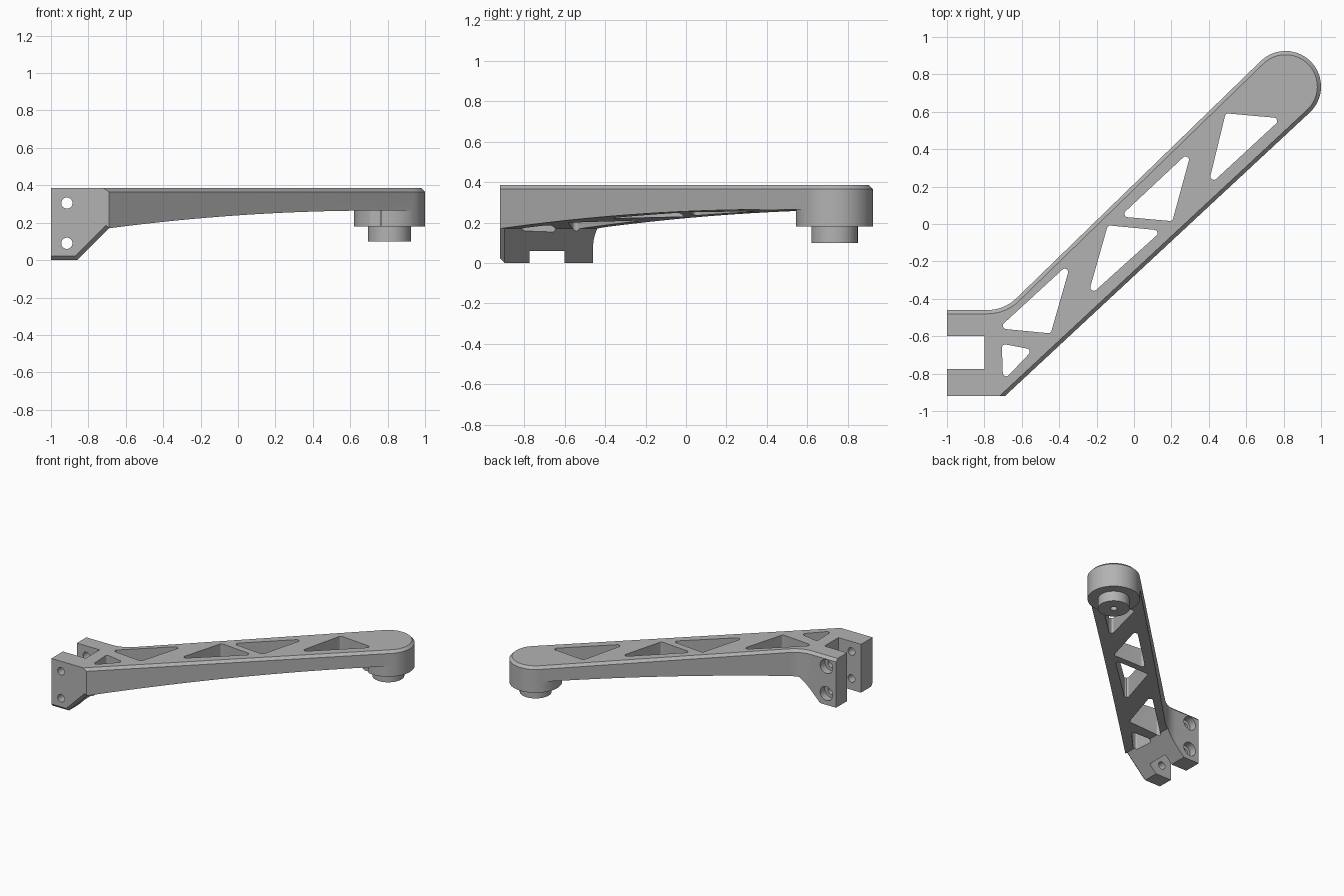
import bpy, bmesh, math
from mathutils import Vector

if "Cube" in bpy.data.objects:
    bpy.data.objects.remove(bpy.data.objects["Cube"])

TOP = 0.385
TIP = Vector((0.81, 0.735))
TIP_R = 0.19

metal = bpy.data.materials.new("grey metal")
metal.use_nodes = True
metal.diffuse_color = (0.45, 0.45, 0.45, 1)
metal.node_tree.nodes["Principled BSDF"].inputs["Base Color"].default_value = metal.diffuse_color


def to_object(bm, name):
    bmesh.ops.recalc_face_normals(bm, faces=bm.faces)
    mesh = bpy.data.meshes.new(name)
    bm.to_mesh(mesh)
    bm.free()
    mesh.materials.append(metal)
    obj = bpy.data.objects.new(name, mesh)
    bpy.context.collection.objects.link(obj)
    return obj


def prism(points, direction):
    bm = bmesh.new()
    face = bm.faces.new([bm.verts.new(p) for p in points])
    new = bmesh.ops.extrude_face_region(bm, geom=[face])["geom"]
    bmesh.ops.translate(bm, vec=direction, verts=[g for g in new if isinstance(g, bmesh.types.BMVert)])
    return bm


def rod(name, start, end, radius, sides=48):
    start, end = Vector(start), Vector(end)
    axis = end - start
    bm = bmesh.new()
    bmesh.ops.create_cone(bm, cap_ends=True, segments=sides, radius1=radius, radius2=radius, depth=axis.length)
    obj = to_object(bm, name)
    obj.data.transform(axis.to_track_quat('Z', 'Y').to_matrix().to_4x4())
    obj.data.transform(obj.matrix_world.Translation((start + end) / 2))
    return obj


def fillet(before, corner, after, radius, steps=8):
    before, corner, after = Vector(before), Vector(corner), Vector(after)
    a, b = (before - corner).normalized(), (after - corner).normalized()
    half = a.angle(b) / 2
    centre = corner + (a + b).normalized() * radius / math.sin(half)
    reach = radius / math.tan(half)
    start, end = corner + a * reach - centre, corner + b * reach - centre
    return [centre + start.lerp(end, i / steps).normalized() * radius for i in range(steps + 1)]


def boolean(obj, other, operation='DIFFERENCE'):
    mod = obj.modifiers.new("cut", 'BOOLEAN')
    mod.object, mod.operation, mod.solver = other, operation, 'EXACT'
    bpy.context.view_layer.objects.active = obj
    bpy.ops.object.modifier_apply(modifier=mod.name)
    bpy.data.objects.remove(other)


# Plan outline: slotted clamp end, straight arm, round tip
arc = []
for i in range(33):
    ang = math.radians(-46.9 + 181.1 * i / 32)
    arc.append(TIP + TIP_R * Vector((math.cos(ang), math.sin(ang))))
outline = [(-1, -0.92), (-0.69, -0.92)] + arc
outline += fillet(arc[-1], (-0.694, -0.46), (-1, -0.46), 0.22)
outline += [(-1, -0.46), (-1, -0.6), (-0.8, -0.6), (-0.8, -0.775), (-1, -0.775)]
bm = prism([(p[0], p[1], 0) for p in outline], (0, 0, TOP))

# Chamfer on the top rim of the arm
rim = []
for e in bm.edges:
    mid = (e.verts[0].co + e.verts[1].co) / 2
    if mid.z > TOP - 0.001 and (mid.x > -0.69 or mid.y > -0.47):
        rim.append(e)
bmesh.ops.recalc_face_normals(bm, faces=bm.faces)
bmesh.ops.bevel(bm, geom=rim, offset=0.02, offset_type='OFFSET', segments=1, affect='EDGES')
arm = to_object(bm, "lever_arm")

# Curved underside, leaving the round boss at the tip
under = [(-0.96, -0.1), (-0.69, 0.17)]
for i in range(1, 21):
    x = -0.69 + 1.44 * i / 20
    under.append((x, 0.265 - 0.095 * ((0.75 - x) / 1.44) ** 2))
under += [(1.2, 0.265), (1.2, -0.1)]
cutter = to_object(prism([(x, -1.2, z) for x, z in under], (0, 2.4, 0)), "underside_cutter")
boolean(cutter, rod("boss_space", (*TIP, 0.18), (*TIP, 0.5), TIP_R + 0.0005, 96))
boolean(arm, cutter)

# Triangular lightening pockets
pockets = [
    [(0.49, 0.592), (0.79, 0.565), (0.395, 0.2)],
    [(0.31, 0.4), (-0.075, 0.04), (0.205, 0.015)],
    [(-0.14, -0.007), (0.15, -0.035), (-0.25, -0.395)],
    [(-0.335, -0.2), (-0.725, -0.558), (-0.445, -0.585)],
    [(-0.707, -0.64), (-0.54, -0.672), (-0.7, -0.84)],
]
for tri in pockets:
    loop = []
    for i in range(3):
        loop += fillet(tri[i - 1], tri[i], tri[(i + 1) % 3], 0.018)
    boolean(arm, to_object(prism([(p.x, p.y, -0.2) for p in loop], (0, 0, 1)), "pocket_cutter"))

# Clamp screw holes, counterbored at the back
for z in (0.305, 0.09):
    boolean(arm, rod("hole_cutter", (-0.915, -1.1, z), (-0.915, -0.3, z), 0.03, 32))
    boolean(arm, rod("counterbore_cutter", (-0.915, -0.52, z), (-0.915, -0.3, z), 0.055, 32))

# Chamfers along the lower front edges of the clamp
boolean(arm, rod("chamfer_cutter", (-1.1, -0.92, 0), (-0.84, -0.92, 0), 0.022, 4))
boolean(arm, rod("chamfer_cutter", (-0.88, -0.92, -0.02), (-0.69, -0.92, 0.17), 0.022, 4))

# Pivot pin under the boss, with a small centre hole
pin = rod("pivot_pin", (*TIP, 0.1), (*TIP, 0.2), 0.115, 64)
boolean(pin, rod("pin_hole_cutter", (*TIP, 0.0), (*TIP, 0.17), 0.025, 24))

for obj in (arm, pin):
    bpy.ops.object.select_all(action='DESELECT')
    obj.select_set(True)
    bpy.context.view_layer.objects.active = obj
    bpy.ops.object.shade_smooth_by_angle(angle=math.radians(30))
